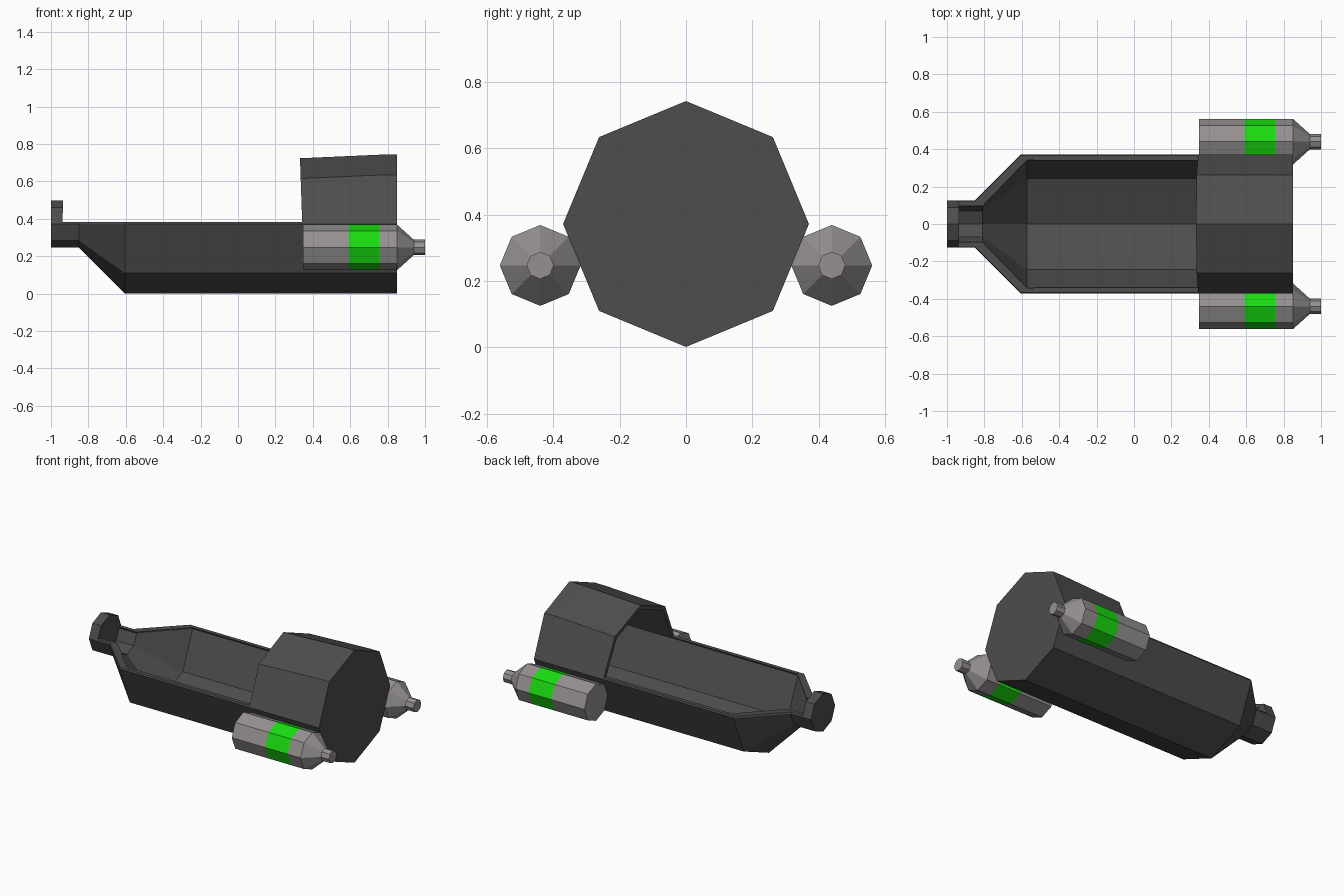
import bpy, bmesh
from math import sin, cos, pi

if "Cube" in bpy.data.objects:
    bpy.data.objects.remove(bpy.data.objects["Cube"])


def material(name, rgb):
    m = bpy.data.materials.new(name)
    m.diffuse_color = (*rgb, 1)
    m.use_nodes = True
    m.node_tree.nodes["Principled BSDF"].inputs["Base Color"].default_value = m.diffuse_color
    return m


hull_grey = material("hull_grey", (0.075, 0.075, 0.075))
engine_grey = material("engine_grey", (0.30, 0.28, 0.28))
band_green = material("band_green", (0.01, 0.72, 0.005))


def finish(name, bm, mats):
    bmesh.ops.recalc_face_normals(bm, faces=bm.faces)
    me = bpy.data.meshes.new(name)
    bm.to_mesh(me)
    bm.free()
    ob = bpy.data.objects.new(name, me)
    bpy.context.collection.objects.link(ob)
    for m in mats:
        me.materials.append(m)
    return ob


def octagon_loft(name, rings, y, z, mats, band=None):
    """Octagonal tube along x; rings are (x, radius, drop of upper points)."""
    bm = bmesh.new()
    loops = []
    for x, r, drop in rings:
        loop = []
        for i in range(8):
            a = i * pi / 4
            dz = drop if 0 < i < 4 else 0
            loop.append(bm.verts.new((x, y + r * cos(a), z + r * sin(a) - dz)))
        loops.append(loop)
    for k, (a, b) in enumerate(zip(loops, loops[1:])):
        for i in range(8):
            j = (i + 1) % 8
            f = bm.faces.new((a[i], a[j], b[j], b[i]))
            f.material_index = 1 if k == band else 0
    bm.faces.new(loops[0])
    bm.faces.new(loops[-1])
    return finish(name, bm, mats)


def cut(target, cutter):
    cutter.hide_render = True
    cutter.hide_viewport = True
    mod = target.modifiers.new(cutter.name, 'BOOLEAN')
    mod.operation = 'DIFFERENCE'
    mod.solver = 'EXACT'
    mod.object = cutter


# Hull with nose collar and rear canopy
ZC = 0.372
hull = octagon_loft("hull", [(-1, 0.126, 0), (-0.85, 0.126, 0), (-0.605, 0.371, 0),
                             (0.32, 0.371, 0.02), (0.77, 0.371, 0), (0.85, 0.371, 0)],
                    0, ZC, [hull_grey])

# Hollow cockpit, running back under the canopy
cavity = octagon_loft("cockpit_cutter", [(-0.938, 0.1, 0), (-0.81, 0.1, 0), (-0.573, 0.345, 0),
                                         (0.32, 0.345, 0.02), (0.82, 0.345, 0)],
                      0, ZC, [hull_grey])

# Open top between collar and canopy
bm = bmesh.new()
profile = [(-0.938, 0.382), (-0.925, 1.0), (0.322, 1.0), (0.343, 0.382)]
face = bm.faces.new([bm.verts.new((x, -0.6, z)) for x, z in profile])
side = bmesh.ops.extrude_face_region(bm, geom=[face])
bmesh.ops.translate(bm, vec=(0, 1.2, 0),
                    verts=[g for g in side["geom"] if isinstance(g, bmesh.types.BMVert)])
opening = finish("opening_cutter", bm, [hull_grey])

cut(hull, cavity)
cut(hull, opening)

# Side engines with green bands and nozzles
for label, s in (("left", 1), ("right", -1)):
    octagon_loft(label + "_engine",
                 [(0.348, 0.122, 0), (0.59, 0.122, 0), (0.755, 0.122, 0), (0.85, 0.122, 0),
                  (0.94, 0.041, 0), (1.0, 0.041, 0)],
                 s * 0.44, 0.247, [engine_grey, band_green], band=1)
